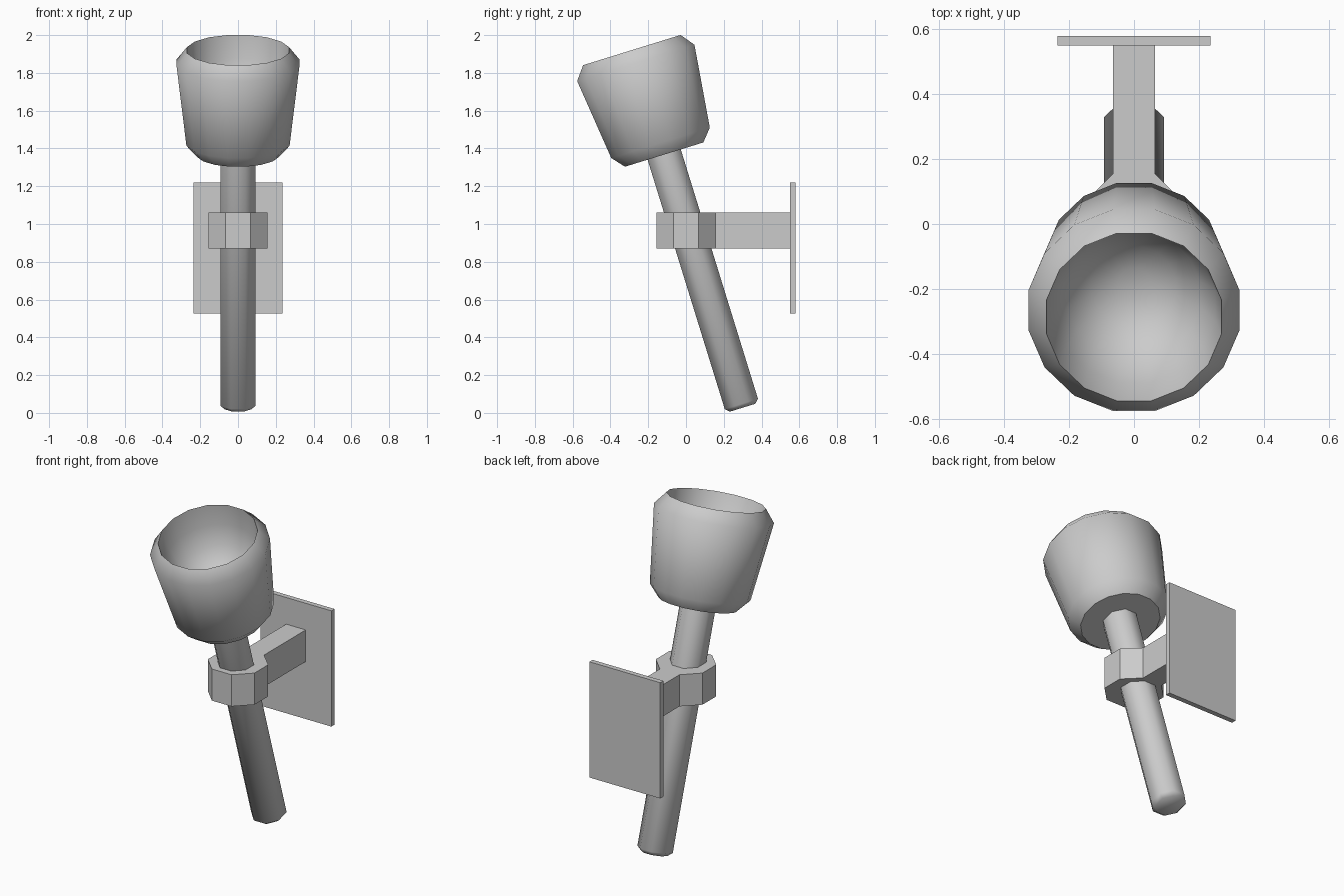
import bpy, bmesh, math
from mathutils import Matrix

if "Cube" in bpy.data.objects:
    bpy.data.objects.remove(bpy.data.objects["Cube"])

TILT = Matrix.Translation((0, 0.297, 0.035)) @ Matrix.Rotation(math.radians(17.2), 4, 'X')


def finish(name, bm, smooth=None):
    bmesh.ops.recalc_face_normals(bm, faces=bm.faces)
    mesh = bpy.data.meshes.new(name)
    bm.to_mesh(mesh)
    bm.free()
    ob = bpy.data.objects.new(name, mesh)
    bpy.context.collection.objects.link(ob)
    if smooth:
        bpy.ops.object.select_all(action='DESELECT')
        ob.select_set(True)
        bpy.context.view_layer.objects.active = ob
        bpy.ops.object.shade_smooth_by_angle(angle=math.radians(smooth))
    return ob


def lathe(name, profile, sides, smooth):
    """Revolve (flat-to-centre distance, height) pairs, capped at both ends, along the tilted axis."""
    bm = bmesh.new()
    rings = []
    for r, h in profile:
        big = r / math.cos(math.pi / sides)
        rings.append([bm.verts.new((big * math.cos(a), big * math.sin(a), h))
                      for a in (2 * math.pi * (i + 0.5) / sides for i in range(sides))])
    for a, b in zip(rings, rings[1:]):
        for i in range(sides):
            j = (i + 1) % sides
            bm.faces.new((a[i], a[j], b[j], b[i]))
    bm.faces.new(rings[0])
    bm.faces.new(rings[-1])
    bm.transform(TILT)
    return finish(name, bm, smooth)


# Handle: eight-sided rod with a bevelled foot
lathe("handle", [(0.07, -0.008), (0.092, 0.013), (0.092, 1.42)], 8, 50)

# Cup: chamfered outside, rounded bowl inside
lathe("cup", [(0.217, 1.395), (0.273, 1.46), (0.325, 1.903), (0.27, 1.974),
              (0.25, 1.85), (0.205, 1.74), (0.13, 1.66), (0.05, 1.63)], 16, 47)

# Bracket: octagonal collar whose back side runs into the arm
bm = bmesh.new()
a, e = 0.155, 0.065
half = [(e, 0.555), (e, a), (a, e), (a, -e), (e, -a)]
outline = half + [(-x, y) for x, y in reversed(half)]
face = bm.faces.new([bm.verts.new((x, y, 0.87)) for x, y in outline])
top = bmesh.ops.extrude_face_region(bm, geom=[face])["geom"]
bmesh.ops.translate(bm, vec=(0, 0, 0.19), verts=[v for v in top if isinstance(v, bmesh.types.BMVert)])
finish("bracket", bm)

# Wall plate
bm = bmesh.new()
bmesh.ops.create_cube(bm, size=1, matrix=Matrix.Translation((0, 0.565, 0.8725))
                      @ Matrix.Diagonal((0.47, 0.03, 0.695, 1)))
finish("wall_plate", bm)
